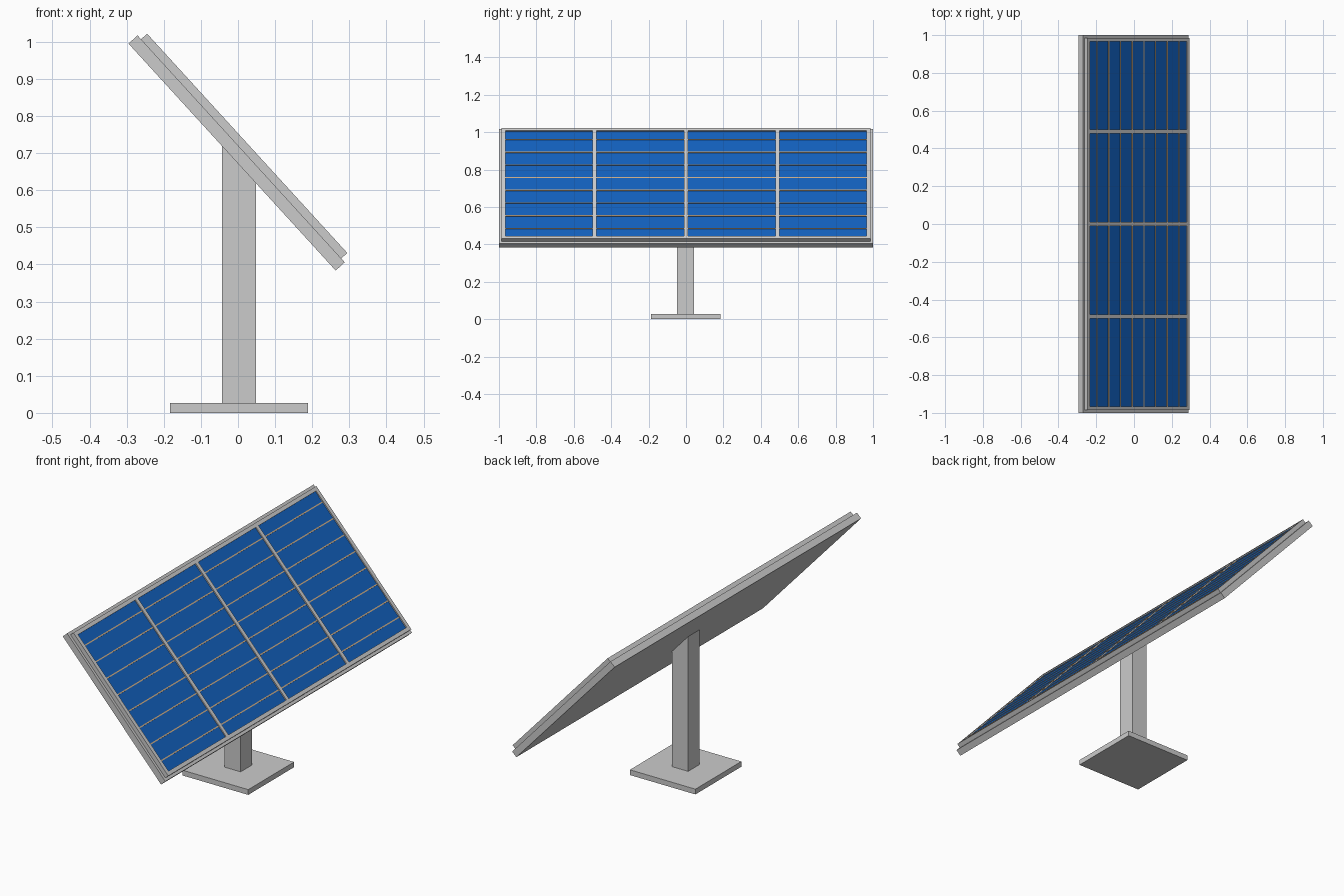
import bpy, bmesh
from math import radians, tan
from mathutils import Matrix, Vector

if "Cube" in bpy.data.objects:
    bpy.data.objects.remove(bpy.data.objects["Cube"])

TILT = radians(47.6)
# Panel space: X runs down the slope, Y across, Z out of the glass
PANEL = Matrix.Translation((0.0085, 0, 0.7115)) @ Matrix.Rotation(TILT, 4, 'Y')


def material(name, color):
    m = bpy.data.materials.new(name)
    m.diffuse_color = color
    m.use_nodes = True
    m.node_tree.nodes["Principled BSDF"].inputs["Base Color"].default_value = m.diffuse_color
    return m


def boxes(name, ranges, matrix=Matrix(), mat=None):
    """One object made of boxes given as (x0, x1, y0, y1, z0, z1)."""
    bm = bmesh.new()
    for x0, x1, y0, y1, z0, z1 in ranges:
        mid = Vector((x0 + x1, y0 + y1, z0 + z1)) / 2
        size = Matrix.Diagonal((x1 - x0, y1 - y0, z1 - z0, 1))
        bmesh.ops.create_cube(bm, size=1, matrix=Matrix.Translation(mid) @ size)
    me = bpy.data.meshes.new(name)
    bm.to_mesh(me)
    bm.free()
    ob = bpy.data.objects.new(name, me)
    ob.matrix_world = matrix
    bpy.context.collection.objects.link(ob)
    if mat:
        me.materials.append(mat)
    return ob


blue = material("cell_blue", (0.006, 0.117, 0.51, 1))
tan_metal = material("busbar_tan", (0.6, 0.42, 0.25, 1))

# Stand: square foot and a post whose top is cut to the panel slope
boxes("base_plate", [(-0.183, 0.189, -0.187, 0.185, 0, 0.027)])
post = boxes("post", [(-0.043, 0.048, -0.047, 0.044, 0.027, 0.7)])
for v in post.data.vertices:
    if v.co.z > 0.5:
        v.co.z = 0.673 - tan(TILT) * v.co.x

# Backing slab
boxes("backing_slab", [(-0.414, 0.414, -1, 1, -0.033, 0)], PANEL)

# Raised frame: outer border and three dividers
U, V, IU, IV, H = 0.40, 0.986, 0.381, 0.966, 0.022
rails = [(-U, -IU, -V, V, 0, H), (IU, U, -V, V, 0, H),
         (-IU, IU, -V, -IV, 0, H), (-IU, IU, IV, V, 0, H)]
rails += [(-IU, IU, y - 0.01, y + 0.01, 0, H) for y in (-0.489, 0, 0.489)]
boxes("panel_frame", rails, PANEL)

# Four blue cell columns between the dividers, with thin busbars
edges = [(-IV, -0.499), (-0.479, -0.01), (0.01, 0.479), (0.499, IV)]
boxes("solar_cells", [(-IU, IU, a, b, 0, 0.016) for a, b in edges], PANEL, blue)
lines = [(i - 3.5) * 0.092 for i in range(8)]
boxes("busbars", [(u - 0.003, u + 0.003, a, b, 0.012, 0.019)
                  for u in lines for a, b in edges], PANEL, tan_metal)
